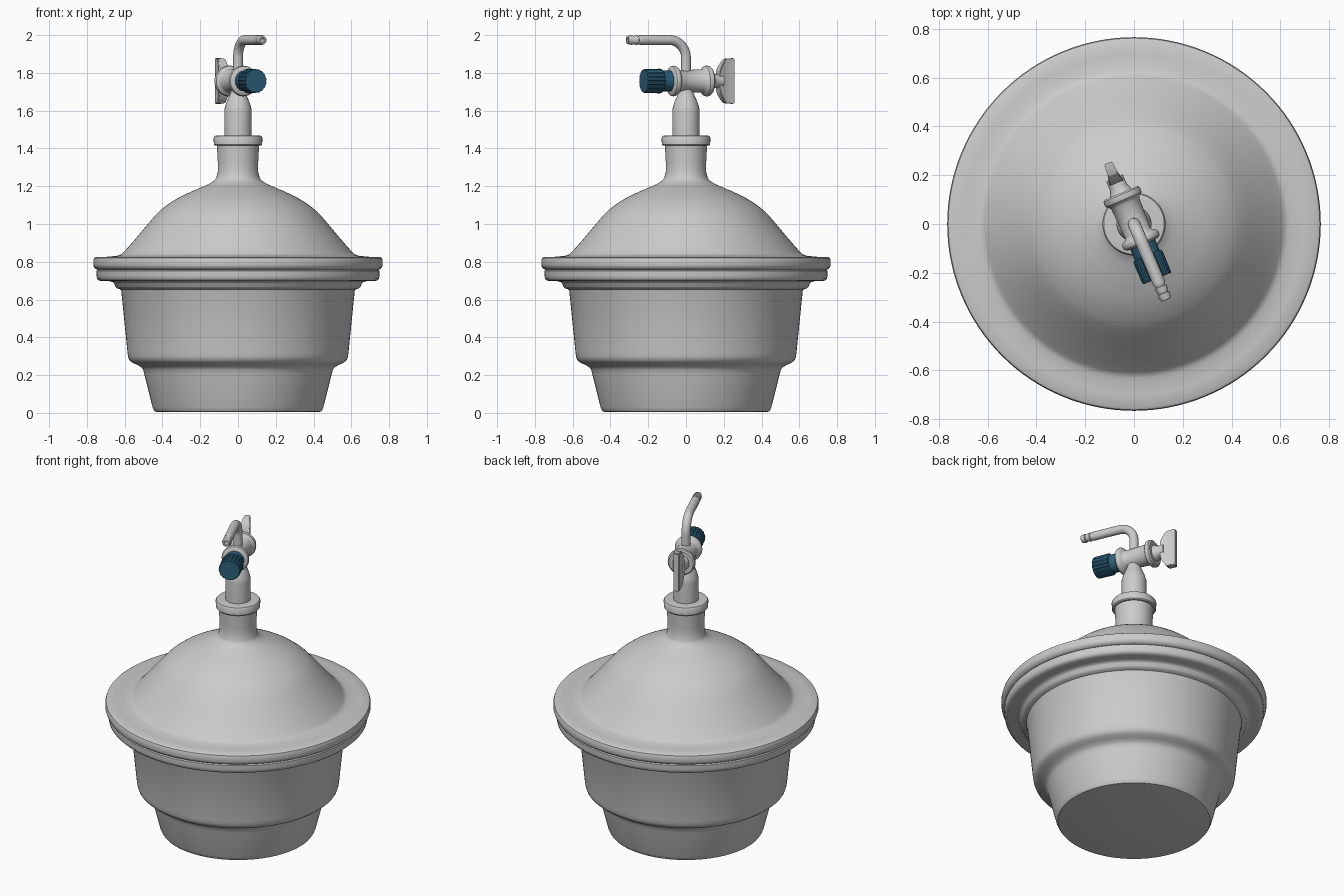
import bpy, bmesh, math
from mathutils import Matrix, Vector

if "Cube" in bpy.data.objects:
    bpy.data.objects.remove(bpy.data.objects["Cube"])

TAP_Z = 1.757
TURN = Matrix.Rotation(math.radians(23), 4, 'Z')            # tap is turned about the vertical
AXIS = Matrix.Translation((0, 0, TAP_Z)) @ TURN @ Matrix.Rotation(math.pi / 2, 4, 'X')


def finish(name, bm, matrix=None, angle=35, mat=None):
    bmesh.ops.remove_doubles(bm, verts=bm.verts, dist=1e-5)
    bmesh.ops.recalc_face_normals(bm, faces=bm.faces)
    me = bpy.data.meshes.new(name)
    bm.to_mesh(me)
    bm.free()
    if matrix:
        me.transform(matrix)
    ob = bpy.data.objects.new(name, me)
    bpy.context.collection.objects.link(ob)
    if mat:
        me.materials.append(mat)
    bpy.ops.object.select_all(action='DESELECT')
    ob.select_set(True)
    bpy.context.view_layer.objects.active = ob
    bpy.ops.object.shade_smooth_by_angle(angle=math.radians(angle))
    return ob


def curve_through(pts, n=5):
    """Catmull-Rom points through a profile."""
    p = [Vector(q) for q in pts]
    p = [2 * p[0] - p[1]] + p + [2 * p[-1] - p[-2]]
    out = []
    for a, b, c, d in zip(p, p[1:], p[2:], p[3:]):
        for k in range(n):
            t = k / n
            out.append(0.5 * (2 * b + (c - a) * t + (2 * a - 5 * b + 4 * c - d) * t * t
                              + (3 * b - a - 3 * c + d) * t ** 3))
    return [tuple(v) for v in out] + [tuple(p[-2])]


def lathe(name, pts, matrix=None, seg=48, flute=0.0, **kw):
    """Revolve (radius, height) points about z; flute dents groups of columns."""
    bm = bmesh.new()
    rings = []
    for r, h in pts:
        ring = []
        for i in range(seg):
            a = math.tau * i / seg
            rr = r * (1 - flute * (i % 4 == 0))
            ring.append(bm.verts.new((rr * math.cos(a), rr * math.sin(a), h)))
        rings.append(ring)
    for lo, hi in zip(rings, rings[1:]):
        for i in range(seg):
            j = (i + 1) % seg
            bm.faces.new((lo[i], lo[j], hi[j], hi[i]))
    for ring in (rings[0], rings[-1]):
        bm.faces.new(ring)
    return finish(name, bm, matrix, **kw)


# stepped bowl with its flange
lathe("bowl", [(.43, .005), (.44, .007), (.447, .018), (.452, .03), (.496, .205), (.502, .228), (.513, .243),
               (.535, .255), (.56, .266), (.576, .28), (.582, .297), (.585, .32),
               (.618, .645), (.622, .654), (.64, .66), (.65, .668), (.655, .685), (.662, .692), (.68, .697),
               (.72, .697), (.737, .701), (.746, .71), (.749, .725), (.749, .752), (.742, .757), (.6, .757)], seg=128)

# domed lid with flange and neck
dome = curve_through([(.645, .831), (.622, .838), (.60, .857), (.54, .925), (.44, 1.043), (.385, 1.093),
                      (.325, 1.133), (.255, 1.168), (.19, 1.196), (.145, 1.217), (.118, 1.24), (.107, 1.275)])
lathe("lid", [(.6, .757), (.742, .757), (.752, .762), (.762, .77), (.766, .782), (.766, .808), (.762, .82),
              (.752, .826), (.70, .826)] + dome +
      [(.107, 1.33), (.112, 1.418)], seg=128)
lathe("neck_collar", [(.11, 1.415), (.122, 1.415), (.128, 1.421), (.129, 1.458), (.124, 1.466),
                      (.115, 1.468), (.07, 1.468)], seg=64)

# stopper tapering up into the tap
lathe("stopper", [(.072, 1.46), (.072, 1.595)] + curve_through(
    [(.071, 1.61), (.062, 1.642), (.045, 1.682), (.036, 1.71), (.034, 1.75)], 4))

# tap barrel with a flange at either end, then the plug stem
lathe("tap_barrel", [(.06, -.138), (.072, -.138), (.08, -.131), (.082, -.12), (.079, -.108), (.068, -.1), (.062, -.09),
                     (.056, .04), (.062, .05), (.075, .056), (.08, .064), (.081, .073), (.078, .083), (.068, .09),
                     (.055, .092)], AXIS)
lathe("plug_stem", [(.052, -.13), (.043, -.15), (.037, -.165), (.037, -.205)], AXIS)

# flat tapered handle on the plug: (y, half height, half width)
bm = bmesh.new()
rings = []
for y, hh, hw in ((.183, .045, .032), (.19, .07, .03), (.215, .112, .024), (.224, .118, .021), (.272, .121, .018)):
    rings.append([bm.verts.new((sx * hw, y, sz * hh)) for sx, sz in ((-1, -1), (1, -1), (1, 1), (-1, 1))])
for lo, hi in zip(rings, rings[1:]):
    for i in range(4):
        j = (i + 1) % 4
        bm.faces.new((lo[i], lo[j], hi[j], hi[i]))
bm.faces.new(rings[0])
bm.faces.new(rings[-1])
bmesh.ops.bevel(bm, geom=[e for e in bm.edges], offset=.004, segments=2, affect='EDGES')
finish("plug_handle", bm, Matrix.Translation((0, 0, TAP_Z)) @ TURN)

# blue fluted retaining nut
blue = bpy.data.materials.new("blue_plastic")
blue.diffuse_color = (.025, .115, .19, 1)
blue.use_nodes = True
blue.node_tree.nodes["Principled BSDF"].inputs["Base Color"].default_value = blue.diffuse_color
lathe("nut_neck", [(.05, .088), (.055, .09), (.055, .15)], AXIS, mat=blue)
lathe("nut", [(.055, .138), (.062, .142), (.065, .15), (.064, .236), (.061, .243)], AXIS,
      seg=72, flute=.06, mat=blue, angle=20)

# bent outlet tube swept along the tap direction
R, TOP, B = .026, 1.974, .095
path = [(0, TAP_Z), (0, TOP - B)]
path += [(B - B * math.cos(a), TOP - B + B * math.sin(a)) for a in (math.pi / 2 * k / 12 for k in range(1, 13))]
path += [(.265, TOP)]
bm = bmesh.new()
rings = []
for k, (s, z) in enumerate(path):
    p, q = path[max(k - 1, 0)], path[min(k + 1, len(path) - 1)]
    t = Vector((0, -(q[0] - p[0]), q[1] - p[1])).normalized()
    n = Vector((1, 0, 0)).cross(t)
    rings.append([bm.verts.new(Vector((0, -s, z)) + R * (Vector((math.cos(a), 0, 0)) + n * math.sin(a)))
                  for a in (math.tau * i / 24 for i in range(24))])
for lo, hi in zip(rings, rings[1:]):
    for i in range(24):
        j = (i + 1) % 24
        bm.faces.new((lo[i], lo[j], hi[j], hi[i]))
finish("outlet_tube", bm, TURN)

# barbed hose tip with an open bore
tip = [(.026, .245)]
for s in (.25, .28, .31):
    tip += [(.026, s), (.026, s + .006), (.021, s + .027)]
tip += [(.019, .338), (.012, .338), (.012, .28)]
lathe("hose_tip", tip, Matrix.Translation((0, 0, TOP - TAP_Z)) @ AXIS, seg=24)
